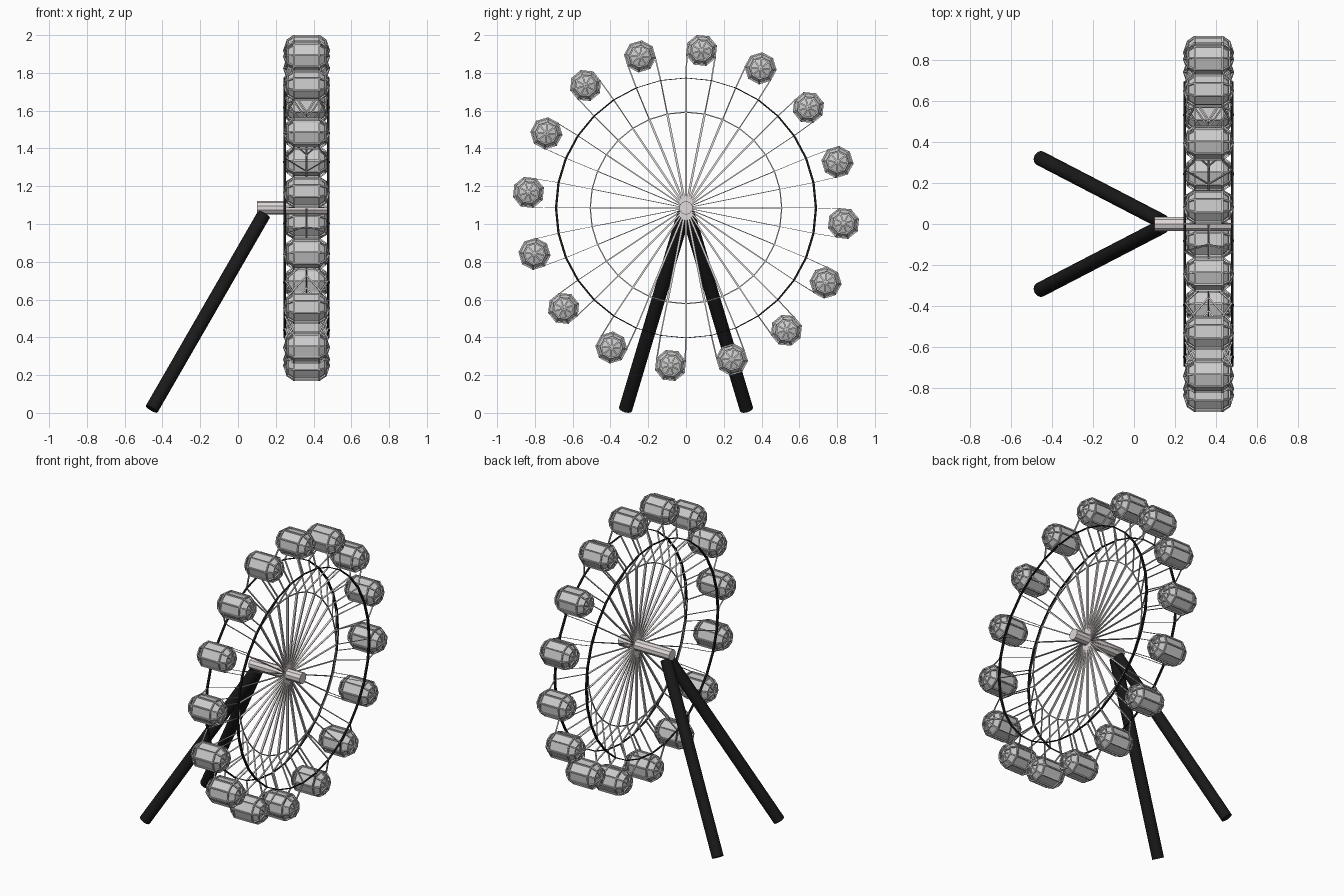
import bpy, bmesh
from math import sin, cos, pi
from mathutils import Vector

if "Cube" in bpy.data.objects:
    bpy.data.objects.remove(bpy.data.objects["Cube"])

CX, CZ = 0.363, 1.085          # wheel centre
X = Vector((1, 0, 0))
N = 16                         # cabins


def material(name, c):
    m = bpy.data.materials.new(name)
    m.diffuse_color = (*c, 1)
    m.use_nodes = True
    m.node_tree.nodes["Principled BSDF"].inputs["Base Color"].default_value = m.diffuse_color
    return m


black = material("black_paint", (0.01, 0.01, 0.01))
pale = material("pale_metal", (0.75, 0.69, 0.69))


def finish(bm, name, mat=None):
    bmesh.ops.recalc_face_normals(bm, faces=bm.faces)
    me = bpy.data.meshes.new(name)
    bm.to_mesh(me)
    bm.free()
    ob = bpy.data.objects.new(name, me)
    bpy.context.collection.objects.link(ob)
    if mat:
        me.materials.append(mat)
    return ob


def polar(x, r, t):
    return Vector((CX + x, r * sin(t), CZ + r * cos(t)))


def bar(bm, a, b, w, flat=True):
    """Square bar from a to b; flat ones get thinner as they turn horizontal."""
    d = (b - a).normalized()
    ref = X if abs(d.x) < 0.95 else Vector((0, 0, 1))
    v = d.cross(ref).normalized()
    u = v.cross(d) * w
    v = v * w * (max(0.3, abs(d.z)) if flat else 1)
    ends = [[bm.verts.new(p + s * u + k * v) for s, k in ((1, 1), (-1, 1), (-1, -1), (1, -1))]
            for p in (a, b)]
    for i in range(4):
        j = (i + 1) % 4
        bm.faces.new((ends[0][i], ends[0][j], ends[1][j], ends[1][i]))
    bm.faces.new(ends[0])
    bm.faces.new(ends[1])


def cylinder(name, a, b, r, sides, mat):
    a, b = Vector(a), Vector(b)
    bm = bmesh.new()
    bmesh.ops.create_cone(bm, cap_ends=True, segments=sides, radius1=r, radius2=r, depth=(b - a).length)
    ob = finish(bm, name, mat)
    ob.location = (a + b) / 2
    ob.rotation_euler = (b - a).to_track_quat('Z', 'Y').to_euler()
    return ob


def ring(name, x, r, w, mat=None, flat=True):
    bm = bmesh.new()
    for i in range(2 * N):
        bar(bm, polar(x, r, i * pi / N), polar(x, r, (i + 1) * pi / N), w, flat)
    finish(bm, name, mat)


# Axle and the two splayed legs
cylinder("axle", (0.10, 0, CZ), (0.475, 0, CZ), 0.036, 10, pale)
for s, side in ((-1, "front"), (1, "back")):
    leg = cylinder(side + "_leg", (-0.457, s * 0.32, 0.02), (0.137, s * 0.012, 1.05), 0.036, 20, black)
    bpy.context.view_layer.objects.active = leg
    leg.select_set(True)
    bpy.ops.object.shade_smooth_by_angle()
    leg.select_set(False)

# Rims: one thin inner ring, two dark outer rings
ring("inner_ring", 0, 0.507, 0.003, None, False)
ring("outer_ring_left", -0.115, 0.688, 0.006, black)
ring("outer_ring_right", 0.115, 0.688, 0.006, black)

# Spokes: single to the inner ring, then forked to both outer rings
bm = bmesh.new()
for i in range(2 * N):
    t = i * pi / N
    bar(bm, polar(0, 0.03, t), polar(0, 0.507, t), 0.006)
    for s in (-1, 1):
        bar(bm, polar(0, 0.507, t), polar(s * 0.115, 0.688, t), 0.004)
finish(bm, "spokes", pale)

# Cabins: eight-sided capsules in a cage, with hanger rods to the outer rings
PROFILE = [(-0.102, 0.056), (-0.068, 0.081), (0.068, 0.081), (0.102, 0.056)]
TIP = 0.12


def capsule_points(t, k):
    c = polar(0, 0.838, t)
    rings = [[c + k * Vector((x, r * sin(t + (j + .5) * pi / 4), r * cos(t + (j + .5) * pi / 4)))
              for j in range(8)] for x, r in PROFILE]
    return rings, [c - X * TIP * k, c + X * TIP * k]


body, cage, hang = bmesh.new(), bmesh.new(), bmesh.new()
for i in range(N):
    t = (i + 0.5) * 2 * pi / N - pi / N + pi / (2 * N)
    # glazed body
    rings, tips = capsule_points(t, 0.93)
    rv = [[body.verts.new(p) for p in r] for r in rings]
    tv = [body.verts.new(p) for p in tips]
    for j in range(8):
        n = (j + 1) % 8
        for a, b in zip(rv, rv[1:]):
            body.faces.new((a[j], a[n], b[n], b[j]))
        body.faces.new((rv[0][j], rv[0][n], tv[0]))
        body.faces.new((rv[-1][j], rv[-1][n], tv[1]))
    # cage
    rings, tips = capsule_points(t, 1.0)
    for j in range(8):
        for r in rings:
            bar(cage, r[j], r[(j + 1) % 8], 0.004, False)
        path = [tips[0]] + [r[j] for r in rings] + [tips[1]]
        for a, b in zip(path, path[1:]):
            bar(cage, a, b, 0.004, False)
    # hanger rods
    radial, tang = Vector((0, sin(t), cos(t))), Vector((0, cos(t), -sin(t)))
    for k in (-1, 1):
        for s in (-1, 1):
            end = polar(s * 0.068, 0.806, t) + tang * k * 0.075
            bar(hang, polar(s * 0.115, 0.688, t + k * pi / (2 * N)), end, 0.004)
finish(body, "cabin_bodies")
finish(cage, "cabin_cages")
finish(hang, "cabin_hangers")
